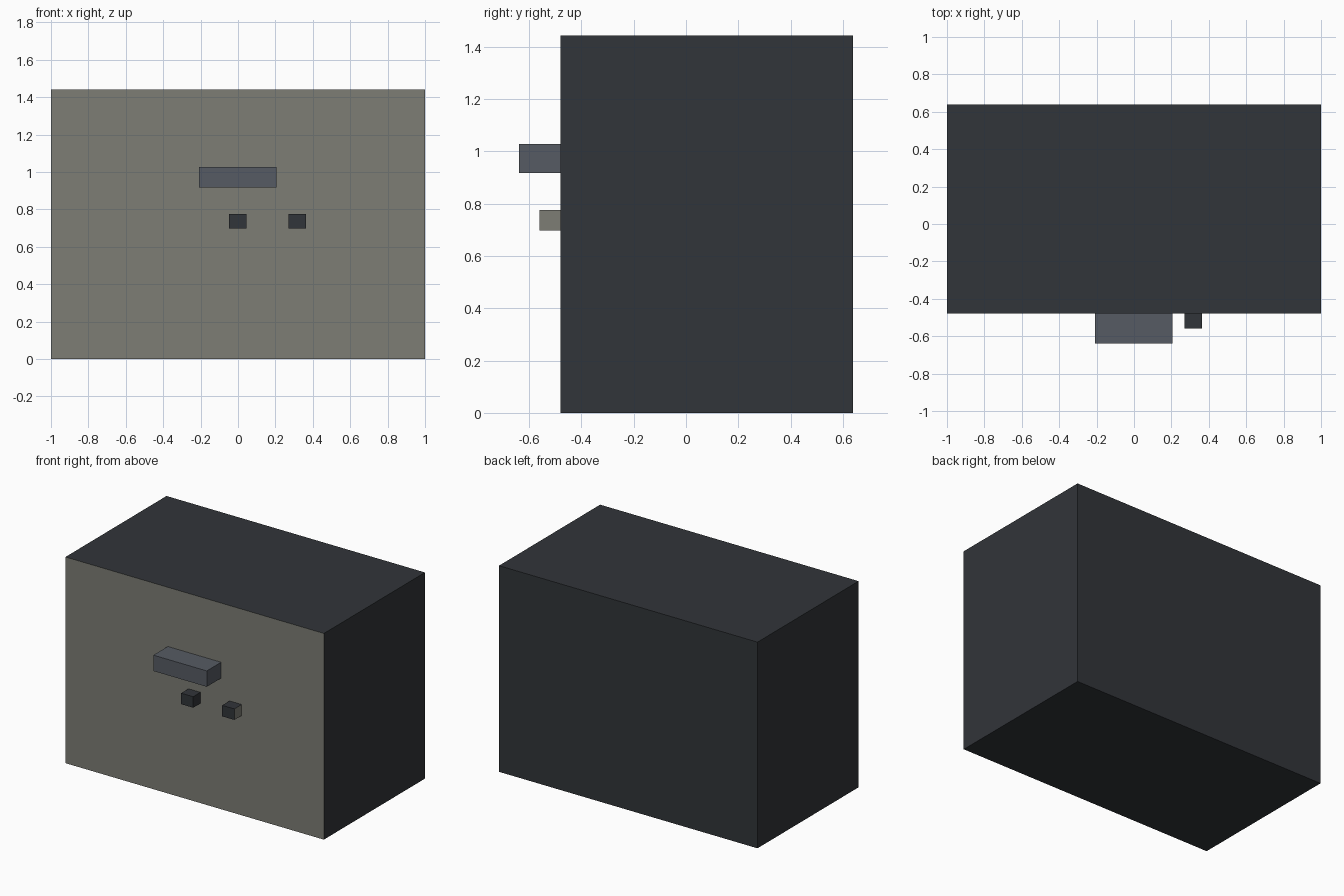
import bpy
import bmesh
from mathutils import Vector

if "Cube" in bpy.data.objects:
    bpy.data.objects.remove(bpy.data.objects["Cube"])


def material(name, rgb):
    m = bpy.data.materials.new(name)
    m.diffuse_color = (*rgb, 1)
    m.use_nodes = True
    m.node_tree.nodes["Principled BSDF"].inputs["Base Color"].default_value = m.diffuse_color
    return m


GREY = material("warm_grey", (0.205, 0.205, 0.178))
DARK = material("charcoal", (0.031, 0.035, 0.041))
STEEL = material("slate", (0.093, 0.105, 0.125))


def box(name, lo, hi, mat, accent=None, accent_dir=None):
    """Box between two corners; the face looking along accent_dir gets the accent."""
    lo, hi = Vector(lo), Vector(hi)
    bm = bmesh.new()
    bmesh.ops.create_cube(bm, size=1)
    bmesh.ops.scale(bm, vec=hi - lo, verts=bm.verts)
    bmesh.ops.translate(bm, vec=(lo + hi) / 2, verts=bm.verts)
    bm.normal_update()
    mesh = bpy.data.meshes.new(name)
    mesh.materials.append(mat)
    if accent:
        mesh.materials.append(accent)
        for f in bm.faces:
            f.material_index = int(f.normal.dot(Vector(accent_dir)) > 0.9)
    bm.to_mesh(mesh)
    bm.free()
    ob = bpy.data.objects.new(name, mesh)
    bpy.context.collection.objects.link(ob)
    return ob


FRONT = -0.479

# Main cabinet: dark case with a grey front
box("cabinet_body", (-1, FRONT, 0), (1, 0.638, 1.442), DARK, GREY, (0, -1, 0))

# Wide block sticking out of the front
box("front_handle", (-0.208, -0.638, 0.917), (0.205, FRONT, 1.028), STEEL)

# Two small knobs beneath it
box("knob_centre", (-0.048, -0.56, 0.698), (0.045, FRONT, 0.775), DARK)
box("knob_right", (0.27, -0.56, 0.698), (0.364, FRONT, 0.775), DARK, GREY, (1, 0, 0))
